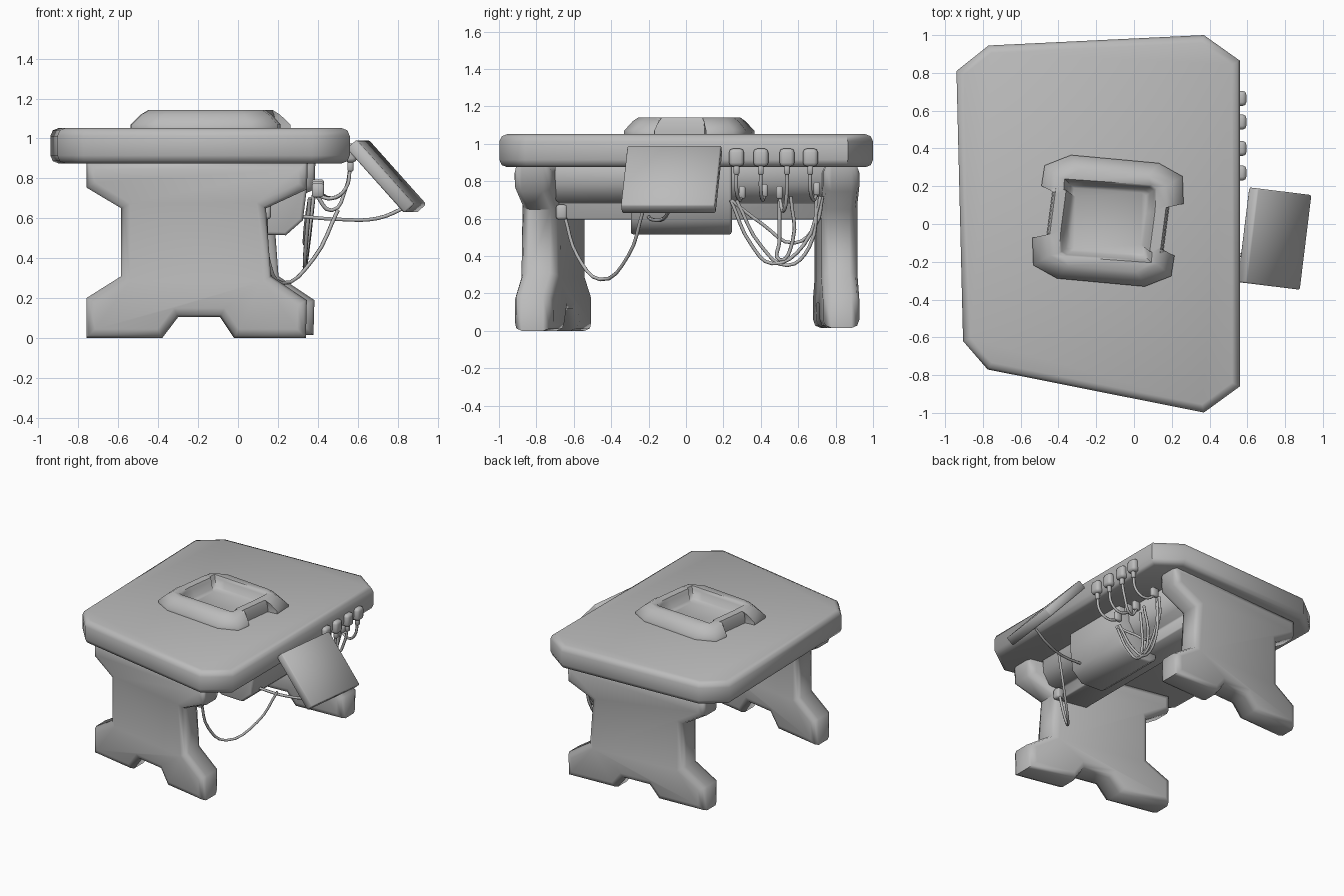
import bpy, bmesh, math
from mathutils import Vector, Matrix

cube = bpy.data.objects.get("Cube")
if cube:
    bpy.data.objects.remove(cube, do_unlink=True)

grey = bpy.data.materials.new("plain_grey")
grey.use_nodes = True
grey.diffuse_color = (0.5, 0.5, 0.5, 1)
grey.node_tree.nodes["Principled BSDF"].inputs["Base Color"].default_value = (0.5, 0.5, 0.5, 1)


def bake(ob, angle=50):
    """Apply modifiers, then shade smooth with sharp creases."""
    dg = bpy.context.evaluated_depsgraph_get()
    mesh = bpy.data.meshes.new_from_object(ob.evaluated_get(dg))
    name, mat = ob.name, ob.matrix_world.copy()
    bpy.data.objects.remove(ob, do_unlink=True)
    new = bpy.data.objects.new(name, mesh)
    new.matrix_world = mat
    bpy.context.collection.objects.link(new)
    mesh.materials.clear()
    mesh.materials.append(grey)
    mesh.shade_smooth()
    mesh.set_sharp_from_angle(angle=math.radians(angle))


def from_bm(name, bm):
    bmesh.ops.recalc_face_normals(bm, faces=bm.faces)
    mesh = bpy.data.meshes.new(name)
    bm.to_mesh(mesh)
    bm.free()
    ob = bpy.data.objects.new(name, mesh)
    bpy.context.collection.objects.link(ob)
    return ob


def bevel(ob, width, segments=2):
    mod = ob.modifiers.new("bevel", 'BEVEL')
    mod.width, mod.segments = width, segments
    mod.limit_method = 'ANGLE'
    mod.angle_limit = math.radians(50)
    bake(ob)


def loft(name, rings, rim=0):
    """Closed solid through matching rings; rim rounds the edges of both end caps."""
    bm = bmesh.new()
    loops = [[bm.verts.new(p) for p in ring] for ring in rings]
    n = len(loops[0])
    for a, b in zip(loops, loops[1:]):
        for i in range(n):
            j = (i + 1) % n
            bm.faces.new((a[i], a[j], b[j], b[i]))
    caps = [bm.faces.new(loops[0]), bm.faces.new(loops[-1])]
    if rim:
        bmesh.ops.recalc_face_normals(bm, faces=bm.faces)
        edges = [e for f in caps for e in f.edges]
        bmesh.ops.bevel(bm, geom=edges, offset=rim, segments=2, profile=0.5, affect='EDGES')
    return from_bm(name, bm)


def slab(name, profile, y0, y1, slope=0.0, rim=0):
    """Extrude an x-z profile along y, sheared so its ends follow a slope."""
    return loft(name, [[(x, y + slope * x, z) for x, z in profile] for y in (y0, y1)], rim)


def box(name, size, centre, rot=(0, 0, 0)):
    bm = bmesh.new()
    bmesh.ops.create_cube(bm, size=1, matrix=Matrix.Diagonal((*size, 1)))
    turn = Matrix.Rotation(rot[2], 4, 'Z') @ Matrix.Rotation(rot[1], 4, 'Y')
    bm.transform(Matrix.Translation(centre) @ turn)
    return from_bm(name, bm)


def cable(name, points, radius=0.01):
    curve = bpy.data.curves.new(name, 'CURVE')
    curve.dimensions = '3D'
    curve.bevel_depth, curve.bevel_resolution = radius, 1
    curve.resolution_u = 4
    curve.use_fill_caps = True
    spline = curve.splines.new('BEZIER')
    spline.bezier_points.add(len(points) - 1)
    for bp, p in zip(spline.bezier_points, points):
        bp.co = p
        bp.handle_left_type = bp.handle_right_type = 'AUTO'
    ob = bpy.data.objects.new(name, curve)
    bpy.context.collection.objects.link(ob)
    bake(ob, 80)


# Tabletop with clipped corners and rounded rim
outline = [(-0.94, 0.81), (-0.77, 0.945), (0.37, 1.0), (0.56, 0.865),
           (0.56, -0.86), (0.37, -0.998), (-0.775, -0.77), (-0.905, -0.62)]
bake(loft("tabletop", [[(x, y, z) for x, y in outline] for z in (0.875, 1.052)], 0.04))

# Raised tray frame, point-symmetric about its centre, with a sunken pocket
half = [(0.325, 0.083), (0.40, 0.09), (0.395, 0.235), (0.27, 0.305),
        (-0.195, 0.348), (-0.335, 0.293), (-0.352, 0.185), (-0.29, 0.183)]
ring = half + [(-x, -y) for x, y in half]
centre = Vector((-0.138, 0.017, 0))
turn = Matrix.Rotation(math.radians(-4), 3, 'Z')


def tray_ring(z, corner, notch):
    scales = [notch if i % 8 in (0, 7) else corner for i in range(len(ring))]
    return [centre + Vector((s * x, s * y, z)) for s, (x, y) in zip(scales, ring)]


def pocket_ring(z, shrink):
    def clamp(v, limit):
        return shrink * max(-limit, min(limit, 0.8 * v))
    return [centre + turn @ Vector((clamp(x, 0.245), clamp(y, 0.205), z)) for x, y in ring]


bake(loft("tray_frame", [tray_ring(1.04, 1, 1), tray_ring(1.07, 1, 1),
                         tray_ring(1.12, 0.87, 0.98), tray_ring(1.142, 0.78, 0.95),
                         pocket_ring(1.142, 1), pocket_ring(1.12, 0.95),
                         pocket_ring(1.07, 0.86), pocket_ring(1.058, 0.78)]), 60)

# Trestle legs, each parallel to its table end
leg = [(-0.76, 0.89), (-0.76, 0.755), (-0.585, 0.65), (-0.585, 0.31), (-0.76, 0.2),
       (-0.76, 0.0), (-0.38, 0.0), (-0.3, 0.105), (-0.09, 0.105), (-0.02, 0.0),
       (0.34, 0.0), (0.345, 0.19), (0.165, 0.31), (0.14, 0.65), (0.345, 0.745), (0.35, 0.89)]
bake(slab("front_leg", leg, -0.855, -0.65, -0.2, 0.045), 65)
back = [(x + 0.038 * (x > 0.1), z + 0.015 * (z < 0.05)) for x, z in leg]
bake(slab("back_leg", back, 0.715, 0.91, 0.05, 0.045), 65)

# Cross beam between the legs and the housing hung beneath the top
beam = [(-0.1, 0.89), (-0.1, 0.595), (0.12, 0.595), (0.12, 0.685),
        (0.20, 0.70), (0.25, 0.78), (0.26, 0.89)]
bevel(slab("cross_beam", beam, -0.7, 0.75), 0.008, 1)
housing = [(0, 0.89), (0, 0.56), (0.06, 0.52), (0.24, 0.515),
           (0.325, 0.59), (0.345, 0.75), (0.345, 0.89)]
bevel(slab("under_housing", housing, -0.295, 0.245), 0.015)

# Tilted side panel
tilt = (0, math.radians(48), math.radians(-7))
bevel(box("side_panel", (0.435, 0.505, 0.068), (0.744, -0.077, 0.81), tilt), 0.008, 1)

# Plugs along the edge, each with a short hanging lead and a lower socket
ends = [(0.30, 0.72), (0.42, 0.73), (0.50, 0.72), (0.70, 0.74)]
for i, (y, (ey, ez)) in enumerate(zip((0.27, 0.40, 0.54, 0.665), ends), 1):
    bevel(box(f"edge_plug_{i}", (0.06, 0.08, 0.095), (0.565, y, 0.927)), 0.02)
    bevel(box(f"plug_neck_{i}", (0.03, 0.03, 0.06), (0.563, y, 0.865)), 0.006, 1)
    dip = 0.64 if i == 3 else 0.70
    cable(f"short_lead_{i}", [(0.563, y, 0.86), (0.54, y, 0.75),
                              (0.47, (y + ey) / 2, dip), (0.39, ey, ez)])
    bevel(box(f"lower_socket_{i}", (0.06, 0.035, 0.07), (0.40, ey, ez + 0.02)), 0.008, 1)

# Long leads drooping under the back half
for i, (y0, ym, y1, low) in enumerate([(0.24, 0.46, 0.72, 0.36), (0.27, 0.54, 0.70, 0.35),
                                       (0.24, 0.58, 0.73, 0.47), (0.50, 0.50, 0.56, 0.38)], 1):
    cable(f"long_lead_{i}", [(0.36, y0, 0.70), (0.34, (y0 + ym) / 2, low + 0.10),
                             (0.335, ym, low), (0.35, (ym + y1) / 2 + 0.04, low + 0.10),
                             (0.38, y1, 0.72)])

# Panel lead looping to a socket on the front leg, and one to the housing
bevel(box("leg_socket", (0.06, 0.06, 0.08), (0.135, -0.665, 0.635)), 0.015)
cable("panel_lead", [(0.14, -0.65, 0.62), (0.15, -0.58, 0.40), (0.22, -0.46, 0.275),
                     (0.38, -0.31, 0.40), (0.50, -0.23, 0.64)])
cable("housing_lead", [(0.31, -0.20, 0.61), (0.50, -0.18, 0.595),
                       (0.70, -0.12, 0.60), (0.85, -0.08, 0.66)])
